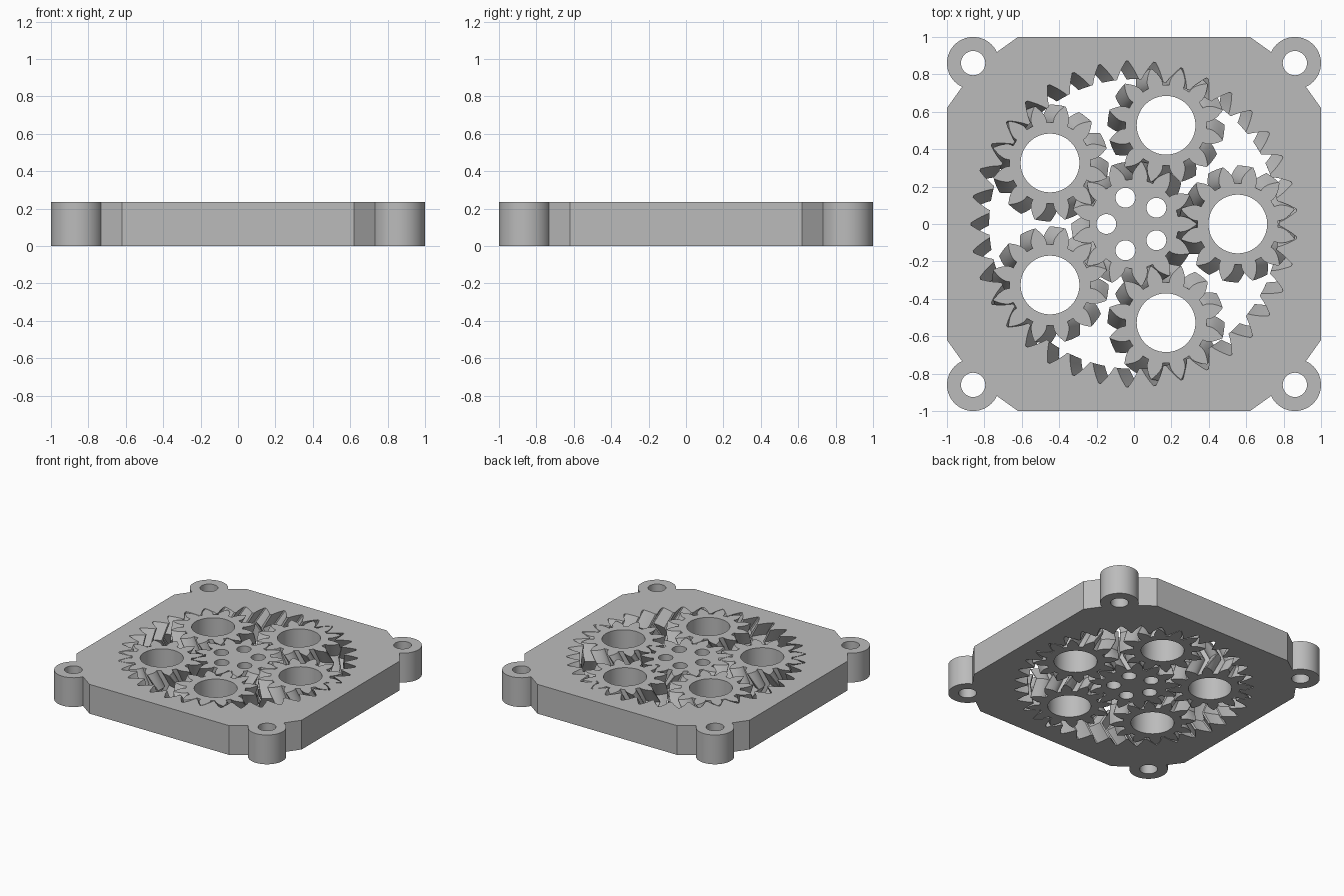
import bpy, bmesh
from math import pi, cos, sin, tan, acos, radians

cube = bpy.data.objects.get("Cube")
if cube:
    bpy.data.objects.remove(cube, do_unlink=True)

HEIGHT = 0.235
PLANETS, PLANET_TEETH, SUN_TEETH = 5, 12, 13
RING_TEETH = SUN_TEETH + 2 * PLANET_TEETH
ORBIT = 0.555
MODULE = ORBIT / (SUN_TEETH + PLANET_TEETH)   # pitch radius per tooth
PRESSURE = radians(30)

grey = bpy.data.materials.new("plain grey")
grey.use_nodes = True
grey.diffuse_color = (0.5, 0.5, 0.5, 1)
grey.node_tree.nodes["Principled BSDF"].inputs["Base Color"].default_value = (0.5, 0.5, 0.5, 1)


def arc(cx, cy, r, start=0, end=360, steps=48):
    """Points on an arc; a full circle leaves out the repeated last point."""
    count = steps if end - start == 360 else steps + 1
    angles = [radians(start + (end - start) * i / steps) for i in range(count)]
    return [(cx + r * cos(a), cy + r * sin(a)) for a in angles]


def inv(a):
    return tan(a) - a


def gear_outline(teeth, addendum, dedendum, play, phase=0.0, steps=7):
    """Involute gear outline; positive play thins the teeth."""
    pitch = teeth * MODULE
    base = pitch * cos(PRESSURE)
    root, tip = pitch - dedendum, pitch + addendum
    flank = []
    for i in range(steps + 1):
        r = root + (tip - root) * i / steps
        a = acos(min(1, base / r))
        half = pi / (2 * teeth) - play / pitch + inv(PRESSURE) - inv(a)
        flank.append((r, max(half, 0.003 / r)))
    points = []
    for t in range(teeth):
        centre = phase + 2 * pi * t / teeth
        polar = [(r, centre - h) for r, h in flank]
        polar += [(r, centre + h) for r, h in reversed(flank)]
        polar.append((root, centre + pi / teeth))
        points += [(r * cos(a), r * sin(a)) for r, a in polar]
    return points


def solid(name, loops, location=(0, 0)):
    """Extrude nested outlines; each has a herringbone twist (zero is straight)."""
    bm = bmesh.new()
    caps = [[], []]
    for points, twist in loops:
        layers = 8 if twist else 1
        rings = []
        for k in range(layers + 1):
            f = k / layers
            a = twist * abs(2 * f - 1)
            c, s = cos(a), sin(a)
            rings.append([bm.verts.new((x * c - y * s, x * s + y * c, HEIGHT * f))
                          for x, y in points])
        n = len(points)
        for low, high in zip(rings, rings[1:]):
            for i in range(n):
                j = (i + 1) % n
                bm.faces.new((low[i], low[j], high[j], high[i]))
        for cap, ring in zip(caps, (rings[0], rings[-1])):
            cap += [bm.edges.get((ring[i], ring[(i + 1) % n])) for i in range(n)]
    for cap, up in zip(caps, (-1, 1)):
        bmesh.ops.triangle_fill(bm, use_beauty=True, edges=cap, normal=(0, 0, up))
    bmesh.ops.recalc_face_normals(bm, faces=bm.faces)
    mesh = bpy.data.meshes.new(name)
    bm.to_mesh(mesh)
    bm.free()
    mesh.materials.append(grey)
    obj = bpy.data.objects.new(name, mesh)
    obj.location = (*location, 0)
    bpy.context.collection.objects.link(obj)
    return obj


parts = []

# Square housing with clipped corners, screw lugs and the internal ring gear
corner = [(1, 0.62)] + arc(0.86, 0.86, 0.14, -65, 155, 32) + [(0.62, 1)]
outer, lug_holes = [], []
for quarter in range(4):
    c, s = cos(quarter * pi / 2), sin(quarter * pi / 2)
    outer += [(x * c - y * s, x * s + y * c) for x, y in corner]
    lug_holes.append((arc(0.86 * (c - s), 0.86 * (s + c), 0.065, steps=32), 0))
ring_cut = gear_outline(RING_TEETH, 0.05, 0.047, -0.002)
parts.append(solid("ring_gear_housing",
                   [(outer, 0), (ring_cut, -pi / RING_TEETH)] + lug_holes))

# Sun gear with five drive holes, twisted the opposite way
sun = gear_outline(SUN_TEETH, 0.046, 0.05, 0.002, phase=pi)
sun_holes = [(arc(0.148 * cos(a), 0.148 * sin(a), 0.053, steps=32), 0)
             for a in (radians(36 + 72 * i) for i in range(5))]
parts.append(solid("sun_gear", [(sun, pi / SUN_TEETH)] + sun_holes))

# Planet gears
planet = gear_outline(PLANET_TEETH, 0.046, 0.05, 0.002)
bore = arc(0, 0, 0.157, steps=64)
for i in range(PLANETS):
    a = 2 * pi * i / PLANETS
    parts.append(solid(f"planet_gear_{i + 1}",
                       [(planet, -pi / PLANET_TEETH), (bore, 0)],
                       (ORBIT * cos(a), ORBIT * sin(a))))

# Smooth curved walls, keep edges sharp
bpy.ops.object.select_all(action='DESELECT')
for obj in parts:
    obj.select_set(True)
bpy.context.view_layer.objects.active = parts[0]
bpy.ops.object.shade_smooth_by_angle(angle=radians(30))
